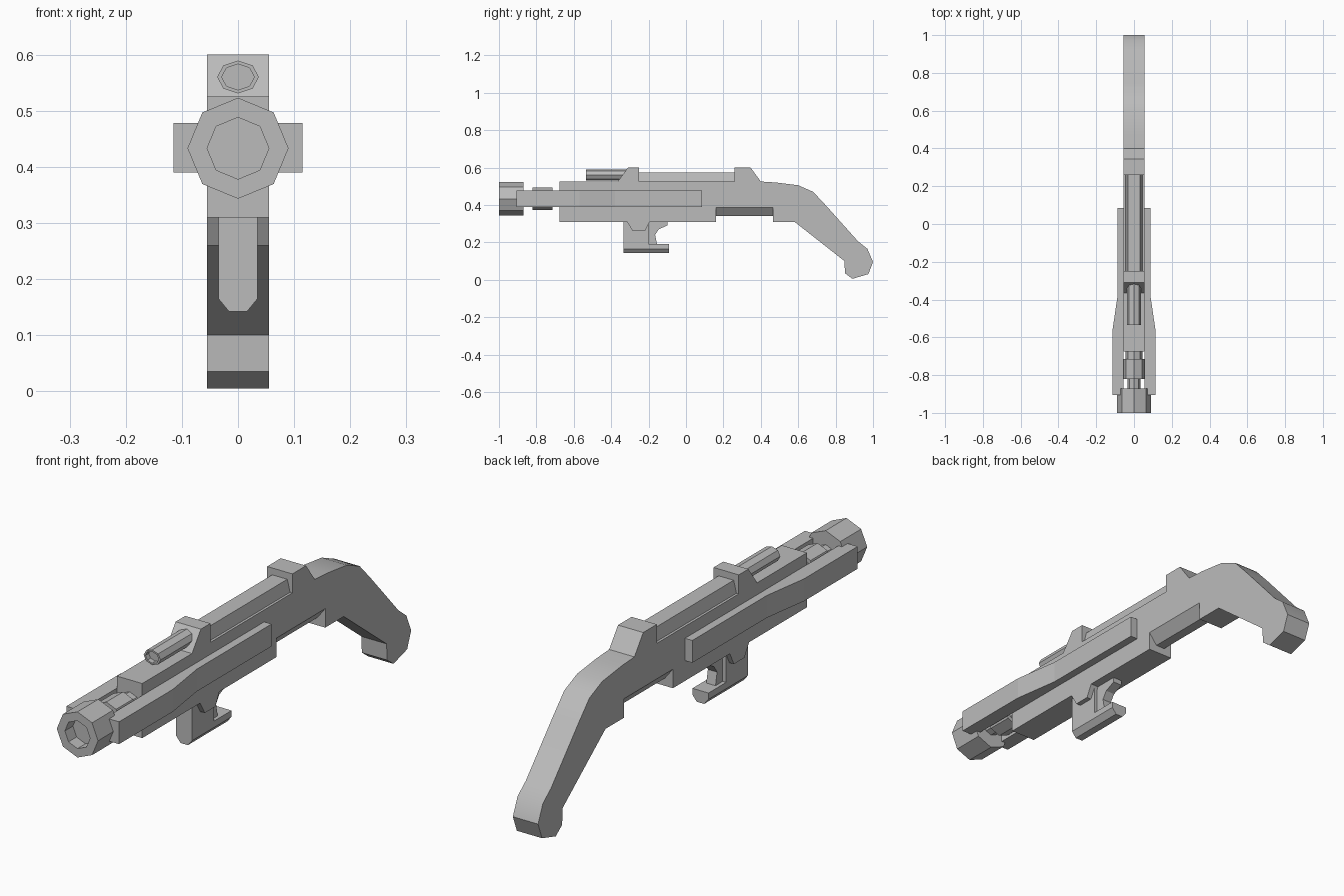
import bpy, bmesh, math
from mathutils import Vector

cube = bpy.data.objects.get("Cube")
if cube:
    bpy.data.objects.remove(cube, do_unlink=True)

metal = bpy.data.materials.new("plain grey")
metal.use_nodes = True
GREY = (0.5, 0.5, 0.5, 1)
metal.diffuse_color = GREY
metal.node_tree.nodes["Principled BSDF"].inputs["Base Color"].default_value = GREY


def finish(name, bm, smooth=None):
    bmesh.ops.recalc_face_normals(bm, faces=bm.faces[:])
    mesh = bpy.data.meshes.new(name)
    bm.to_mesh(mesh)
    bm.free()
    mesh.materials.append(metal)
    ob = bpy.data.objects.new(name, mesh)
    bpy.context.collection.objects.link(ob)
    if smooth:
        bpy.ops.object.select_all(action="DESELECT")
        ob.select_set(True)
        bpy.context.view_layer.objects.active = ob
        bpy.ops.object.shade_smooth_by_angle(angle=math.radians(smooth))
    return ob


def prism_bm(points, axis, lo, hi):
    """Extrude a 2D outline along an axis from lo to hi."""
    place = {"x": lambda a, b: (lo, a, b),
             "y": lambda a, b: (a, lo, b),
             "z": lambda a, b: (a, b, lo)}[axis]
    step = Vector([hi - lo if k == axis else 0 for k in "xyz"])
    bm = bmesh.new()
    face = bm.faces.new([bm.verts.new(place(*p)) for p in points])
    ext = bmesh.ops.extrude_face_region(bm, geom=[face], use_keep_orig=True)
    verts = [g for g in ext["geom"] if isinstance(g, bmesh.types.BMVert)]
    bmesh.ops.translate(bm, verts=verts, vec=step)
    return bm


def prism(name, points, axis, lo, hi, smooth=None):
    return finish(name, prism_bm(points, axis, lo, hi), smooth)


def tube(name, stations, z, squash=1.0):
    """Eight-sided tube along y through (y, radius) stations."""
    bm = bmesh.new()
    rings = []
    for y, r in stations:
        angles = [i * math.pi / 4 for i in range(8)]
        rings.append([bm.verts.new((r * math.sin(a), y, z + r * squash * math.cos(a)))
                      for a in angles])
    for a, b in zip(rings, rings[1:]):
        for i in range(8):
            j = (i + 1) % 8
            bm.faces.new((a[i], a[j], b[j], b[i]))
    bm.faces.new(rings[0])
    bm.faces.new(rings[-1])
    return finish(name, bm)


# Receiver with sight blocks and curved stock, as one side profile
HALF = 0.055
body = [(-.675, .31), (-.675, .525), (-.365, .525), (-.31, .6), (-.25, .6),
        (-.25, .525), (.26, .525), (.26, .6), (.345, .6), (.4, .525),
        (.48, .52), (.6, .505), (.68, .47), (.75, .395), (.92, .205),
        (.97, .165), (1, .095), (.975, .03), (.89, .005), (.85, .035),
        (.847, .1), (.58, .31), (.465, .31), (.465, .385), (.16, .385), (.16, .31)]
prism("receiver_and_stock", body, "x", -HALF, HALF, smooth=32)

# Tapered underside of the receiver cut-out, and the top rib
prism("underside_taper", [(-HALF, .385), (HALF, .385), (.02, .34), (-.02, .34)],
      "y", .16, .465)
prism("top_rib", [(-.045, .525), (.045, .525), (.033, .573), (-.033, .573)],
      "y", -.25, .26)

# Flared side rails with a recessed slot on the outside
rail = [(HALF, .085), (.087, .085), (.087, -.38), (.115, -.57), (.115, -.905), (HALF, -.905)]
for side, s in (("left", 1), ("right", -1)):
    bm = prism_bm([(s * x, y) for x, y in rail], "z", .39, .478)
    for co, no in (((0, -.725, 0), (0, 1, 0)), ((0, -.605, 0), (0, 1, 0)),
                   ((0, 0, .415), (0, 0, 1)), ((0, 0, .455), (0, 0, 1))):
        bmesh.ops.bisect_plane(bm, geom=bm.verts[:] + bm.edges[:] + bm.faces[:],
                               plane_co=co, plane_no=no)
    slot = [f for f in bm.faces
            if s * f.calc_center_median().x > .11
            and -.725 < f.calc_center_median().y < -.605
            and .415 < f.calc_center_median().z < .455]
    ext = bmesh.ops.extrude_face_region(bm, geom=slot)
    verts = [g for g in ext["geom"] if isinstance(g, bmesh.types.BMVert)]
    bmesh.ops.translate(bm, verts=verts, vec=(-s * .015, 0, 0))
    finish(side + "_side_rail", bm)

# Barrel, collar, hollow muzzle and sighting tube
AXIS = 0.433
tube("barrel_base", [(-.67, .045), (-.72, .045)], AXIS)
tube("barrel_collar", [(-.715, .06), (-.82, .06)], AXIS)
tube("barrel", [(-.815, .035), (-.875, .035)], AXIS)
tube("muzzle", [(-.87, .09), (-1, .09), (-1, .055), (-.95, .055)], AXIS)
tube("sight_tube", [(-.3, .037), (-.535, .037), (-.535, .029), (-.515, .029)], .56, .79)

# Bracket, grip post, foot and trigger
prism("grip_bracket", [(-.315, .31), (-.285, .26), (-.22, .26), (-.195, .31)],
      "x", -HALF, HALF)


def grip_section(top):
    return [(-.035, top), (.035, top), (.035, .165), (.016, .142), (-.016, .142), (-.035, .165)]


prism("grip_post", grip_section(.31), "y", -.335, -.2)
prism("grip_foot", grip_section(.19), "y", -.2, -.09)
prism("trigger", [(-.2, .31), (-.1, .31), (-.1, .29), (-.145, .27),
                  (-.165, .24), (-.155, .19), (-.2, .19)], "x", -.02, .02)
